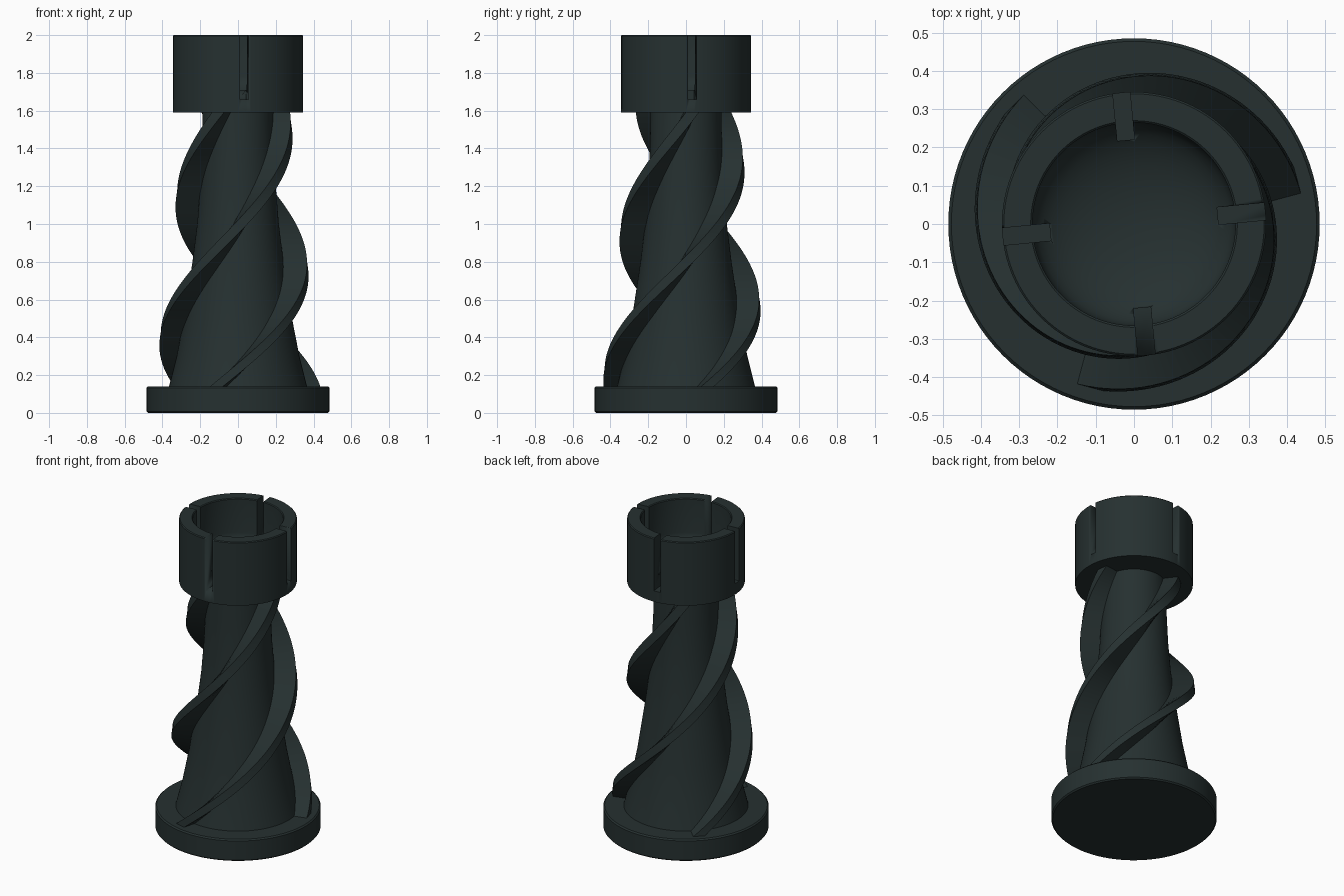
import bpy, bmesh, math

if "Cube" in bpy.data.objects:
    bpy.data.objects.remove(bpy.data.objects["Cube"])

mat = bpy.data.materials.new("dark slate green")
mat.diffuse_color = (0.019, 0.030, 0.030, 1)
mat.use_nodes = True
mat.node_tree.nodes["Principled BSDF"].inputs["Base Color"].default_value = mat.diffuse_color


def finish(bm, name, angle=35):
    bmesh.ops.recalc_face_normals(bm, faces=bm.faces)
    me = bpy.data.meshes.new(name)
    bm.to_mesh(me)
    bm.free()
    ob = bpy.data.objects.new(name, me)
    bpy.context.collection.objects.link(ob)
    me.materials.append(mat)
    for o in bpy.context.selected_objects:
        o.select_set(False)
    bpy.context.view_layer.objects.active = ob
    ob.select_set(True)
    bpy.ops.object.shade_smooth_by_angle(angle=math.radians(angle))
    return ob


def lathe(name, profile, steps=96):
    """Revolve (radius, z) points around z; both ends lie on the axis."""
    bm = bmesh.new()
    vs = [bm.verts.new((r, 0, z)) for r, z in profile]
    es = [bm.edges.new(p) for p in zip(vs, vs[1:])]
    bmesh.ops.spin(bm, geom=vs + es, cent=(0, 0, 0), axis=(0, 0, 1),
                   angle=2 * math.pi, steps=steps, use_duplicate=False)
    bmesh.ops.remove_doubles(bm, verts=bm.verts, dist=1e-4)
    return finish(bm, name)


# Base disc and tapering core
lathe("base_disc", [(0, 0), (.477, 0), (.485, .008), (.485, .132), (.477, .14), (0, .14)])
CORE = [(.14, .365), (.3, .325), (.5, .286), (.8, .241), (1.0, .216),
        (1.2, .2), (1.4, .191), (1.6, .187)]
lathe("tapered_core", [(0, .13)] + [(r, z) for z, r in CORE] + [(0, 1.6)])


def core_radius(z):
    for (z0, r0), (z1, r1) in zip(CORE, CORE[1:]):
        if z <= z1:
            return r0 + (r1 - r0) * (z - z0) / (z1 - z0)
    return CORE[-1][1]


# Three spiral fins with a rectangular section
for k in range(3):
    bm = bmesh.new()
    prev, n = None, 72
    for i in range(n + 1):
        z = .14 + 1.46 * i / n
        a = math.radians(15 + 120 * k + 160 * (z - .14))
        outer, inner = .458 - .116 * z, core_radius(z) - .012
        c, s = math.cos(a), math.sin(a)
        ring = [bm.verts.new((r * c - t * s, r * s + t * c, z))
                for r, t in ((inner, -.035), (outer, -.035), (outer, .035), (inner, .035))]
        if prev:
            for j in range(4):
                bm.faces.new((prev[j], prev[j - 1], ring[j - 1], ring[j]))
        else:
            bm.faces.new(ring)
        prev = ring
    bm.faces.new(prev)
    finish(bm, f"spiral_fin_{k + 1}")

# Cup with a rounded bowl floor
floor = [(.265 * math.sin(t), 1.78 - .13 * math.cos(t))
         for t in (math.pi / 2 * (1 - i / 10) for i in range(10))]
cup = lathe("slotted_cup", [(0, 1.59), (.345, 1.59), (.345, 1.995), (.34, 2), (.27, 2),
                            (.265, 1.995)] + floor + [(0, 1.65)])

# Four slots cut through the cup wall
for k in range(4):
    bm = bmesh.new()
    bmesh.ops.create_cube(bm, size=1)
    a = math.radians(5.5 + 90 * k)
    for v in bm.verts:
        x, y, z = v.co.x * .2 + .32, v.co.y * .045, v.co.z * .4 + 1.86
        v.co = (x * math.cos(a) - y * math.sin(a), x * math.sin(a) + y * math.cos(a), z)
    cutter = finish(bm, f"slot_cutter_{k + 1}")
    cutter.hide_render = True
    cutter.hide_set(True)
    mod = cup.modifiers.new(f"slot_{k + 1}", 'BOOLEAN')
    mod.operation = 'DIFFERENCE'
    mod.solver = 'EXACT'
    mod.object = cutter
